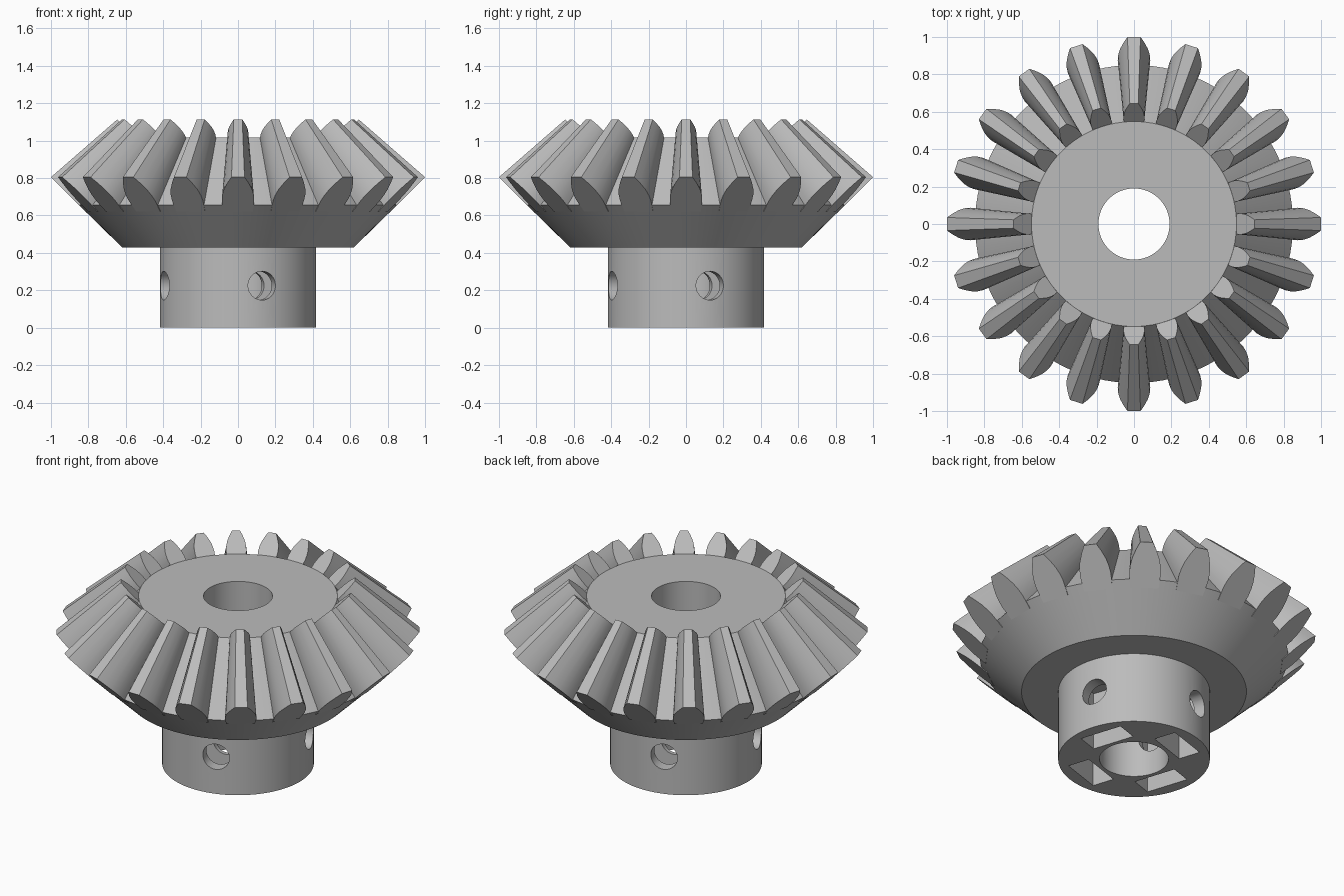
import bpy, bmesh, math
from mathutils import Matrix, Vector

cube = bpy.data.objects.get("Cube")
if cube:
    bpy.data.objects.remove(cube, do_unlink=True)

TEETH = 20
APEX = Vector((0, 0, 1.675))   # point where all tooth lines meet
INNER = 0.645                  # size of the inner tooth end relative to the outer

grey = bpy.data.materials.new("plain grey")
grey.use_nodes = True
grey.diffuse_color = (0.5, 0.5, 0.5, 1)
grey.node_tree.nodes["Principled BSDF"].inputs["Base Color"].default_value = (0.5, 0.5, 0.5, 1)


def make_object(name, bm):
    bmesh.ops.recalc_face_normals(bm, faces=bm.faces)
    mesh = bpy.data.meshes.new(name)
    bm.to_mesh(mesh)
    bm.free()
    mesh.materials.append(grey)
    obj = bpy.data.objects.new(name, mesh)
    bpy.context.collection.objects.link(obj)
    return obj


def activate(obj):
    bpy.ops.object.select_all(action='DESELECT')
    obj.select_set(True)
    bpy.context.view_layer.objects.active = obj


def smooth(obj):
    activate(obj)
    bpy.ops.object.shade_smooth_by_angle(angle=math.radians(25))


def lathe(name, profile, steps):
    """Revolve a closed (radius, height) outline around z."""
    bm = bmesh.new()
    rings = []
    for i in range(steps):
        a = 2 * math.pi * i / steps
        rings.append([bm.verts.new((r * math.cos(a), r * math.sin(a), z)) for r, z in profile])
    n = len(profile)
    for i in range(steps):
        a, b = rings[i], rings[(i + 1) % steps]
        for j in range(n):
            k = (j + 1) % n
            bm.faces.new((a[j], b[j], b[k], a[k]))
    return make_object(name, bm)


def cut(target, cutter):
    activate(target)
    mod = target.modifiers.new("cut", 'BOOLEAN')
    mod.operation = 'DIFFERENCE'
    mod.solver = 'EXACT'
    mod.object = cutter
    bpy.ops.object.modifier_apply(modifier=mod.name)
    bpy.data.objects.remove(cutter, do_unlink=True)


# Hub and bevelled blank with a through bore
body = lathe("hub_and_blank", [(0.19, 0), (0.418, 0), (0.418, 0.43), (0.62, 0.43),
                               (0.85, 0.655), (0.548, 1.017), (0.19, 1.017)], 100)

# Four screw holes with nut pockets open at the bottom
for i in range(4):
    turn = Matrix.Rotation(math.radians(18 + 90 * i), 4, 'Z')
    bm = bmesh.new()
    bmesh.ops.create_cone(bm, cap_ends=True, segments=32, radius1=0.077, radius2=0.077, depth=0.4,
                          matrix=turn @ Matrix.Translation((0.31, 0, 0.225))
                          @ Matrix.Rotation(math.pi / 2, 4, 'Y'))
    cut(body, make_object("screw_hole_cutter", bm))
    bm = bmesh.new()
    bmesh.ops.create_cube(bm, size=1, matrix=turn @ Matrix.Translation((0.28, 0, 0.125))
                          @ Matrix.Diagonal((0.132, 0.256, 0.45, 1)))
    cut(body, make_object("nut_pocket_cutter", bm))
smooth(body)

# Tooth outline: (radius, half width) on the 45 degree outer face
flank = [(0.815, 0.079), (0.85, 0.084), (0.875, 0.087), (0.905, 0.084),
         (0.935, 0.075), (0.97, 0.056), (1.0, 0.035)]
outline = flank + [(r, -w) for r, w in reversed(flank)]

# Teeth tapering towards the apex
bm = bmesh.new()
for i in range(TEETH):
    turn = Matrix.Rotation(2 * math.pi * i / TEETH, 4, 'Z')
    outer_pts = [turn @ Vector((r, w, r - 0.195)) for r, w in outline]
    outer = [bm.verts.new(p) for p in outer_pts]
    inner = [bm.verts.new(APEX.lerp(p, INNER)) for p in outer_pts]
    bm.faces.new(outer)
    bm.faces.new(inner[::-1])
    for j in range(len(outline)):
        k = (j + 1) % len(outline)
        bm.faces.new((outer[k], outer[j], inner[j], inner[k]))
teeth = make_object("gear_teeth", bm)
smooth(teeth)
